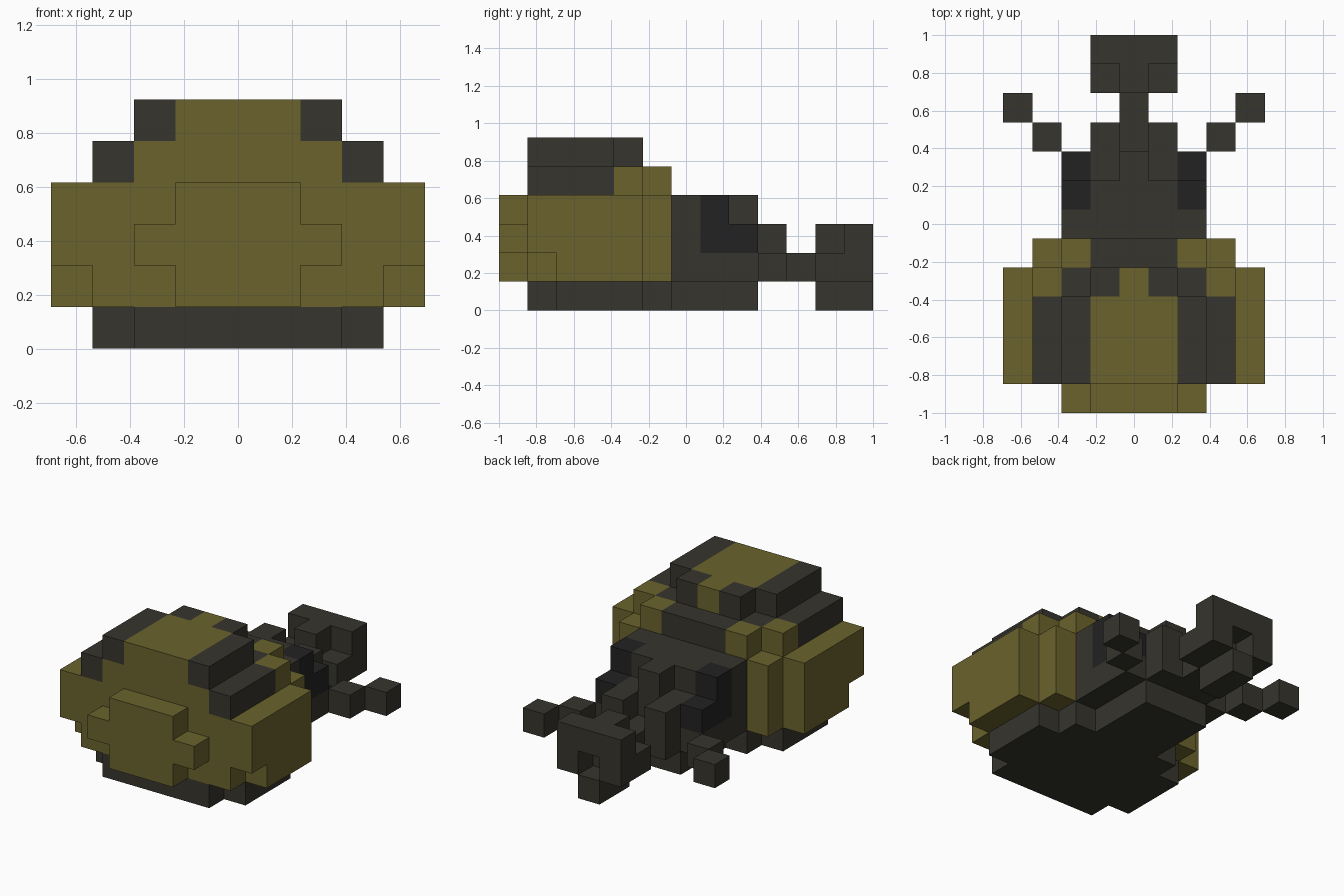
import bpy
import bmesh
from math import radians
from mathutils import Vector

cube = bpy.data.objects.get("Cube")
if cube:
    bpy.data.objects.remove(cube, do_unlink=True)

UNIT = 2 / 13  # edge of one block


def make_material(name, rgb):
    mat = bpy.data.materials.new(name)
    mat.use_nodes = True
    colour = (*rgb, 1)
    mat.diffuse_color = colour
    mat.node_tree.nodes["Principled BSDF"].inputs["Base Color"].default_value = colour
    return mat


OLIVE, GREY, BLACK = range(3)
materials = [
    make_material("olive", (0.147, 0.123, 0.026)),
    make_material("dark_grey", (0.037, 0.035, 0.027)),
    make_material("black", (0.016, 0.016, 0.016)),
]

cells = {}  # block position -> (part, colour)


def blocks(part, colour, xs, ys, zs):
    """Fill an inclusive range of blocks, mirrored across x."""
    for x in range(xs[0], xs[1] + 1):
        for y in range(ys[0], ys[1] + 1):
            for z in range(zs[0], zs[1] + 1):
                for side in (x, -x):
                    cells[side, y, z] = (part, colour)


# Base, stepped in plan
blocks("base", GREY, (0, 2), (1, 5), (0, 0))
blocks("base", GREY, (3, 3), (2, 4), (0, 0))
blocks("base", GREY, (0, 1), (6, 8), (0, 0))

# Wide head with stepped lower corners and back
blocks("head", OLIVE, (0, 4), (1, 4), (2, 3))
blocks("head", OLIVE, (0, 3), (1, 1), (1, 1))
blocks("head", OLIVE, (0, 4), (2, 4), (1, 1))
blocks("head", OLIVE, (0, 3), (5, 5), (1, 3))

# Snout
blocks("snout", OLIVE, (0, 1), (0, 0), (1, 3))
blocks("snout", OLIVE, (2, 2), (0, 0), (2, 2))

# Crown with dark side bands
blocks("crown", OLIVE, (0, 2), (1, 5), (4, 4))
blocks("crown", GREY, (0, 1), (5, 5), (4, 4))
blocks("crown", GREY, (2, 2), (4, 4), (4, 4))
blocks("crown", GREY, (3, 3), (1, 3), (4, 4))
blocks("crown", OLIVE, (3, 3), (4, 4), (4, 4))
blocks("crown", OLIVE, (0, 1), (1, 4), (5, 5))
blocks("crown", GREY, (2, 2), (1, 3), (5, 5))
blocks("crown", GREY, (1, 1), (4, 4), (5, 5))

# Rear body with black side patches and a central ridge
blocks("rear_body", GREY, (0, 2), (6, 8), (1, 2))
blocks("rear_body", GREY, (0, 2), (6, 7), (3, 3))
blocks("rear_body", GREY, (0, 0), (8, 8), (3, 3))
blocks("rear_body", BLACK, (2, 2), (7, 8), (2, 2))
blocks("rear_body", BLACK, (2, 2), (7, 7), (3, 3))
blocks("rear_body", GREY, (0, 1), (9, 9), (1, 1))
blocks("rear_body", GREY, (1, 1), (9, 9), (2, 2))

# Diagonal side limbs
blocks("side_limbs", GREY, (3, 3), (9, 9), (1, 1))
blocks("side_limbs", GREY, (4, 4), (10, 10), (1, 1))

# Tail stalk and fin
blocks("tail", GREY, (0, 0), (10, 10), (1, 1))
blocks("tail", GREY, (0, 1), (11, 11), (1, 1))
blocks("tail", GREY, (1, 1), (12, 12), (1, 1))
blocks("tail", GREY, (0, 0), (11, 12), (0, 0))
blocks("tail", GREY, (0, 0), (11, 11), (2, 2))
blocks("tail", GREY, (0, 1), (12, 12), (2, 2))


def build_part(name):
    """Make one object from the exposed faces of its blocks."""
    bm = bmesh.new()
    for cell, (part, colour) in cells.items():
        if part != name:
            continue
        centre = Vector(cell) + Vector((0, -6, 0.5))
        for axis in range(3):
            for sign in (-1, 1):
                normal = Vector((0, 0, 0))
                normal[axis] = sign
                if tuple(int(c + n) for c, n in zip(cell, normal)) in cells:
                    continue
                u = Vector((0, 0, 0))
                u[(axis + 1) % 3] = 0.5
                v = normal.cross(u)
                middle = centre + normal / 2
                corners = (middle - u - v, middle + u - v, middle + u + v, middle - u + v)
                face = bm.faces.new([bm.verts.new(c * UNIT) for c in corners])
                face.material_index = colour
    bmesh.ops.remove_doubles(bm, verts=bm.verts, dist=UNIT / 100)
    bmesh.ops.dissolve_limit(bm, angle_limit=radians(1), verts=bm.verts,
                             edges=bm.edges, delimit={"MATERIAL"})
    mesh = bpy.data.meshes.new(name)
    bm.to_mesh(mesh)
    bm.free()
    for mat in materials:
        mesh.materials.append(mat)
    bpy.context.collection.objects.link(bpy.data.objects.new(name, mesh))


for part_name in sorted({part for part, _ in cells.values()}):
    build_part(part_name)
